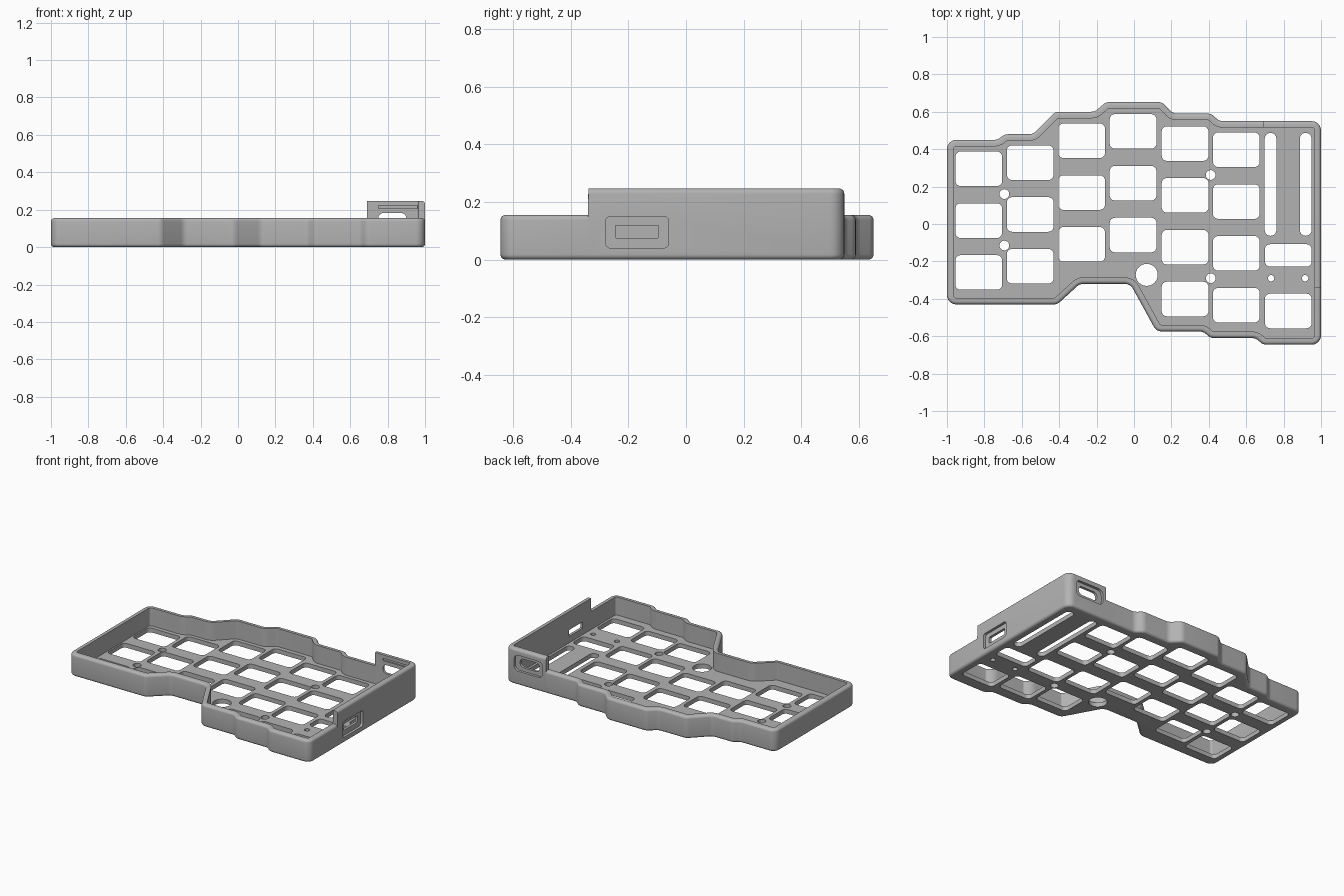
import bpy, bmesh, math
from mathutils import Vector, Matrix

old = bpy.data.objects.get("Cube")
if old:
    bpy.data.objects.remove(old, do_unlink=True)

LOW, HIGH, FLOOR = 0.155, 0.247, 0.03     # rim heights and plate thickness
WALL, EDGE, CORNER = 0.035, 0.018, 0.05   # wall thickness, edge rounding, corner radius

grey = bpy.data.materials.new("case grey")
grey.use_nodes = True
colour = (0.45, 0.45, 0.45, 1)
grey.diffuse_color = colour
grey.node_tree.nodes["Principled BSDF"].inputs["Base Color"].default_value = colour


def rounded(points, radius, inset=0.0, segs=6):
    """Counter-clockwise polygon, moved inwards and with rounded corners.
    A point on a straight edge becomes a close pair, where the rim steps."""
    pts = [Vector(p) for p in points]
    result = []
    for i, p in enumerate(pts):
        u = (p - pts[i - 1]).normalized()
        v = (pts[(i + 1) % len(pts)] - p).normalized()
        turn = math.atan2(u.x * v.y - u.y * v.x, u.dot(v))
        nu, nv = Vector((-u.y, u.x)), Vector((-v.y, v.x))
        q = p + (nu + nv) * inset / (1 + nu.dot(nv))
        if abs(turn) < 0.001:
            result += [q - u * 0.0005, q + u * 0.0005]
            continue
        sign = 1 if turn > 0 else -1
        r = max(radius - sign * inset, 0.002)
        start = q - u * r * math.tan(abs(turn) / 2)
        centre = start + nu * sign * r
        for k in range(segs + 1):
            result.append(centre + Matrix.Rotation(turn * k / segs, 2) @ (start - centre))
    return result


def make_object(name, bm):
    bmesh.ops.recalc_face_normals(bm, faces=bm.faces)
    mesh = bpy.data.meshes.new(name)
    bm.to_mesh(mesh)
    bm.free()
    mesh.materials.append(grey)
    ob = bpy.data.objects.new(name, mesh)
    bpy.context.collection.objects.link(ob)
    return ob


def loft(name, rings):
    bm = bmesh.new()
    rows = [[bm.verts.new(p) for p in ring] for ring in rings]
    for a, b in zip(rows, rows[1:]):
        for i in range(len(a)):
            j = (i + 1) % len(a)
            bm.faces.new((a[i], a[j], b[j], b[i]))
    bm.faces.new(rows[0])
    bm.faces.new(rows[-1])
    return make_object(name, bm)


# Case outline, counter-clockwise from the front left-hand corner
outline = [(-1, -0.43), (-0.41, -0.43), (-0.29, -0.32), (-0.02, -0.32),
           (0.12, -0.575), (0.37, -0.575), (0.41, -0.61), (0.65, -0.61),
           (0.69, -0.645), (1, -0.645), (1, -0.34), (1, 0.55), (0.69, 0.55),
           (0.455, 0.55), (0.415, 0.59), (0.21, 0.59), (0.15, 0.652),
           (-0.15, 0.652), (-0.21, 0.60), (-0.42, 0.60), (-0.54, 0.48),
           (-0.69, 0.48), (-0.73, 0.45), (-1, 0.45)]


def is_high(p):
    return p.x > 0.69 and p.y > -0.34


def case_ring(inset, z, from_top):
    return [(p.x, p.y, z + (HIGH if is_high(p) else LOW) * from_top)
            for p in rounded(outline, CORNER, inset)]


# Tray: rounded lower edge, outer wall, rounded rim, inner wall, plate
arc = [math.pi / 2 * k / 5 for k in range(6)]
rings = [case_ring(EDGE * (1 - math.sin(a)), EDGE * (1 - math.cos(a)), 0) for a in arc]
rings += [case_ring(EDGE * (1 - math.cos(a)), EDGE * (math.sin(a) - 1), 1) for a in arc]
rings += [case_ring(WALL, 0, 1), case_ring(WALL, FLOOR, 0)]
case = loft("keyboard_case", rings)

cutters = []


def cut(size, centre, radius, facing="Z", depth=0.2):
    """Rounded prism through the given point, along one axis."""
    w, h = size[0] / 2, size[1] / 2
    flat = rounded([(-w, -h), (w, -h), (w, h), (-w, h)], radius)
    place = {"Z": lambda p, d: (p.x, p.y, d),
             "X": lambda p, d: (d, p.x, p.y),
             "Y": lambda p, d: (p.x, d, p.y)}[facing]
    c = Vector(centre)
    ob = loft("cutter", [[c + Vector(place(p, d)) for p in flat]
                         for d in (-depth / 2, depth / 2)])
    ob.hide_render = True
    cutters.append(ob)


# Key openings: column x, top key y, number of keys
for x, top, count in [(-0.83, 0.295, 3), (-0.555, 0.328, 3), (-0.28, 0.445, 3),
                      (-0.005, 0.495, 3), (0.273, 0.43, 4), (0.547, 0.397, 4),
                      (0.825, -0.465, 1)]:
    for row in range(count):
        cut((0.25, 0.185), (x, top - 0.277 * row, 0), 0.028)

# Plate slots beside the controller
cut((0.25, 0.12), (0.825, -0.168, 0), 0.028)
for x in (0.73, 0.918):
    cut((0.062, 0.55), (x, 0.212, 0), 0.03)

# Round holes for screws, pegs and the reset opening
for x, y, r in [(-0.693, 0.16, 0.026), (-0.693, -0.115, 0.026), (0.41, 0.262, 0.026),
                (0.41, -0.29, 0.026), (0.733, -0.29, 0.017), (0.915, -0.29, 0.017),
                (0.068, -0.272, 0.059)]:
    cut((2 * r, 2 * r), (x, y, 0), r * 0.999)

# Side port and back port, each a shallow recess with a slot through the wall
cut((0.22, 0.11), (1.02, -0.17, 0.095), 0.018, "X", 0.075)
cut((0.15, 0.044), (1, -0.17, 0.097), 0.004, "X")
cut((0.22, 0.11), (0.825, 0.57, 0.152), 0.035, "Y", 0.075)
cut((0.15, 0.06), (0.825, 0.55, 0.152), 0.028, "Y")

# Groove on the inside of the raised back wall
cut((0.21, 0.016), (0.855, 0.505, 0.215), 0.003, "Y", 0.038)

for ob in cutters:
    mod = case.modifiers.new("opening", "BOOLEAN")
    mod.operation = "DIFFERENCE"
    mod.solver = "EXACT"
    mod.object = ob
bpy.context.view_layer.objects.active = case
bpy.ops.object.select_all(action="DESELECT")
case.select_set(True)
for mod in list(case.modifiers):
    bpy.ops.object.modifier_apply(modifier=mod.name)
for ob in cutters:
    bpy.data.objects.remove(ob, do_unlink=True)
bpy.ops.object.shade_smooth_by_angle(angle=math.radians(35))
